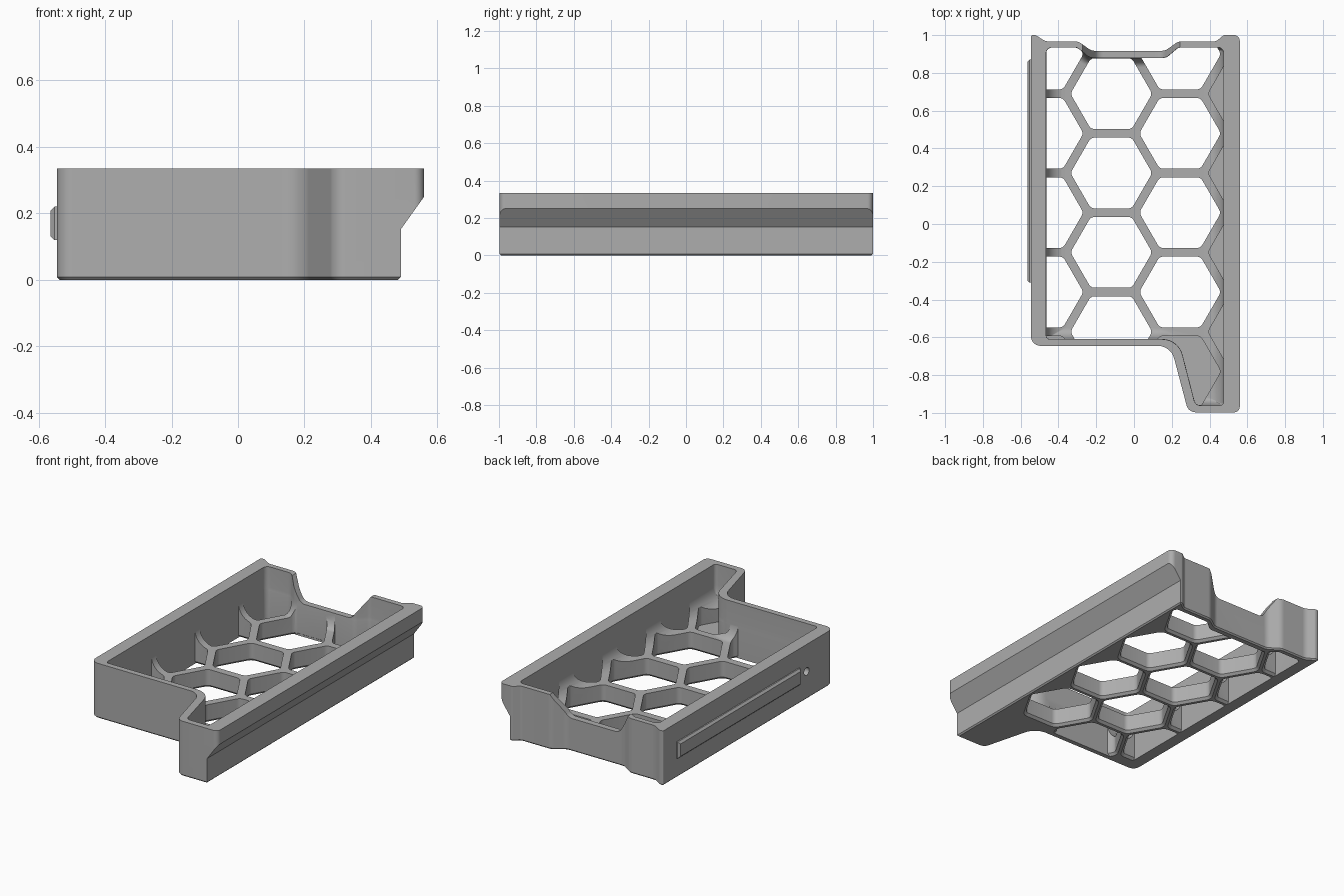
import bpy, bmesh, math
from mathutils import Vector

if "Cube" in bpy.data.objects:
    bpy.data.objects.remove(bpy.data.objects["Cube"])

grey = bpy.data.materials.new("plain_grey")
grey.diffuse_color = (0.42, 0.42, 0.42, 1)
grey.use_nodes = True
grey.node_tree.nodes["Principled BSDF"].inputs["Base Color"].default_value = grey.diffuse_color


def outline(pts, radii, inset=0.0, weights=None, seg=8):
    """Counter-clockwise polygon, inset edge by edge, with rounded corners."""
    n = len(pts)
    p = [Vector(q) for q in pts]
    w = weights or [1] * n
    lines = []
    for i in range(n):
        d = (p[(i + 1) % n] - p[i]).normalized()
        lines.append((p[i] + Vector((-d.y, d.x)) * inset * w[i], d))
    corners = []
    for i in range(n):
        (a, d), (b, e) = lines[i - 1], lines[i]
        cr = d.x * e.y - d.y * e.x
        t = ((b - a).x * e.y - (b - a).y * e.x) / cr
        corners.append((a + d * t, cr))
    out = []
    for i, (c, cr) in enumerate(corners):
        d, e = lines[i - 1][1], lines[i][1]
        r = max(radii[i] - inset, 0.004) if cr > 0 else radii[i] + inset
        half = d.angle(e) / 2
        t = r * math.tan(half)
        side = 1 if cr > 0 else -1
        s = c - d * t
        centre = s + Vector((-d.y, d.x)) * r * side
        for k in range(seg + 1):
            a = side * 2 * half * k / seg
            v = s - centre
            out.append((centre.x + v.x * math.cos(a) - v.y * math.sin(a),
                        centre.y + v.x * math.sin(a) + v.y * math.cos(a)))
    return out


def loft(name, stacks):
    """Closed solids, each from a list of equal-length 3D rings."""
    bm = bmesh.new()
    for rings in stacks:
        vs = [[bm.verts.new(q) for q in ring] for ring in rings]
        n = len(vs[0])
        for a, b in zip(vs, vs[1:]):
            for i in range(n):
                j = (i + 1) % n
                bm.faces.new((a[i], a[j], b[j], b[i]))
        bm.faces.new(vs[0][::-1])
        bm.faces.new(vs[-1])
    bmesh.ops.recalc_face_normals(bm, faces=bm.faces)
    me = bpy.data.meshes.new(name)
    bm.to_mesh(me)
    bm.free()
    me.materials.append(grey)
    ob = bpy.data.objects.new(name, me)
    bpy.context.collection.objects.link(ob)
    return ob


def flat(ring, z):
    return [(x, y, z) for x, y in ring]


def along_y(ring, y):
    return [(x, y, z) for x, z in ring]


def boolean(ob, cutter, op="DIFFERENCE"):
    m = ob.modifiers.new("cut", "BOOLEAN")
    m.object, m.operation, m.solver = cutter, op, "EXACT"
    bpy.context.view_layer.objects.active = ob
    bpy.ops.object.modifier_apply(modifier=m.name)
    bpy.data.objects.remove(cutter)


H = 0.335

# Outer body with a small chamfer under the base
outer = [(-.545, -.645), (.195, -.645), (.288, -.997), (.56, -.997), (.56, 1), (.475, 1),
         (.435, .967), (.235, .967), (.165, .917), (-.225, .917), (-.295, .967),
         (-.47, .967), (-.52, 1), (-.545, 1)]
outer_r = [.05, .09, .05, .03, .03, .02, .03, .06, .06, .06, .06, .06, .02, .008]
tray = loft("tray_body", [[flat(outline(outer, outer_r, i), z)
                           for i, z in ((.008, 0), (0, .008), (0, H))]])

# Undercut along the right side, leaving a wide rim
under = [(.482, -.1), (.482, 0), (.49, .008), (.49, .152), (.56, .25), (.7, .25), (.7, -.1)]
boolean(tray, loft("undercut", [[along_y(under, y) for y in (-1.2, 1.2)]]))

# Cavity with coved lower edges
inner = [(-.465, -.61), (.235, -.61), (.325, -.96), (.475, -.96), (.475, .935),
         (.235, .935), (.17, .88), (-.235, .88), (-.30, .935), (-.465, .935)]
inner_r = [.02, .11, .03, .02, .03, .04, .05, .05, .04, .03]
cove_w = [.6, .45, .4, .8, .5, .5, .5, .5, .5, 1]
rib_top, cove = .11, .1
rings = []
for k in range(9):
    a = k / 8 * math.pi / 2
    rings.append(flat(outline(inner, inner_r, cove * (1 - math.sin(a)), cove_w),
                      rib_top + cove * (1 - math.cos(a))))
rings.append(flat(outline(inner, inner_r), .5))
boolean(tray, loft("cavity", [rings]))

# Honeycomb: open cells through the floor, blind pockets at right and front
pitch, radius = .42, .2165


def cell(cx, cy, blind):
    pts = [(cx + radius * math.cos(k * math.pi / 3), cy + radius * math.sin(k * math.pi / 3))
           for k in range(6)]
    steps = ((0, .03), (0, .26)) if blind else ((-.014, -.05), (-.014, 0), (0, .014), (0, .26))
    return [flat(outline(pts, [.035] * 6, i, seg=5), z) for i, z in steps]


cells = []
for col, cx in enumerate((-.484, -.12, .244, .608)):
    top = .69 if col % 2 else .90
    for row in range(4 if col % 2 else 5):
        cells.append(cell(cx, top - row * pitch, col == 3 or row == 4))
honeycomb = loft("honeycomb", cells)
boolean(honeycomb, loft("cell_limit", [[flat(outline(inner, inner_r, .001), z)
                                        for z in (-.04, .25)]]), "INTERSECT")
boolean(tray, honeycomb)

# Lowered middle of the back wall
dip = outline([(-.19, .2), (.15, .2), (.25, .345), (.25, .5), (-.28, .5), (-.28, .345)],
              [.05, .05, .05, .01, .01, .05])
boolean(tray, loft("back_dip", [[along_y(dip, y) for y in (.84, 1.1)]]))

# Small round hole through the left wall
circle = [(math.cos(k * math.pi / 12) * .024, math.sin(k * math.pi / 12) * .024) for k in range(24)]
boolean(tray, loft("pin_hole", [[[(x, -.385 + a, .17 + b) for a, b in circle]
                                 for x in (-.7, -.4)]]))

# Chamfered rail on the left wall
rail_rings = []
for x, i in ((-.54, 0), (-.553, 0), (-.565, .012)):
    rail_rings.append([(x, -.31 + i, .12 + i), (x, .87 - i, .12 + i),
                       (x, .87 - i, .22 - i), (x, -.31 + i, .22 - i)])
rail = loft("side_rail", [rail_rings])

# Smooth shading on the rounded parts
for ob in (tray, rail):
    bpy.ops.object.select_all(action="DESELECT")
    ob.select_set(True)
    bpy.context.view_layer.objects.active = ob
    bpy.ops.object.shade_smooth_by_angle(angle=math.radians(30))
